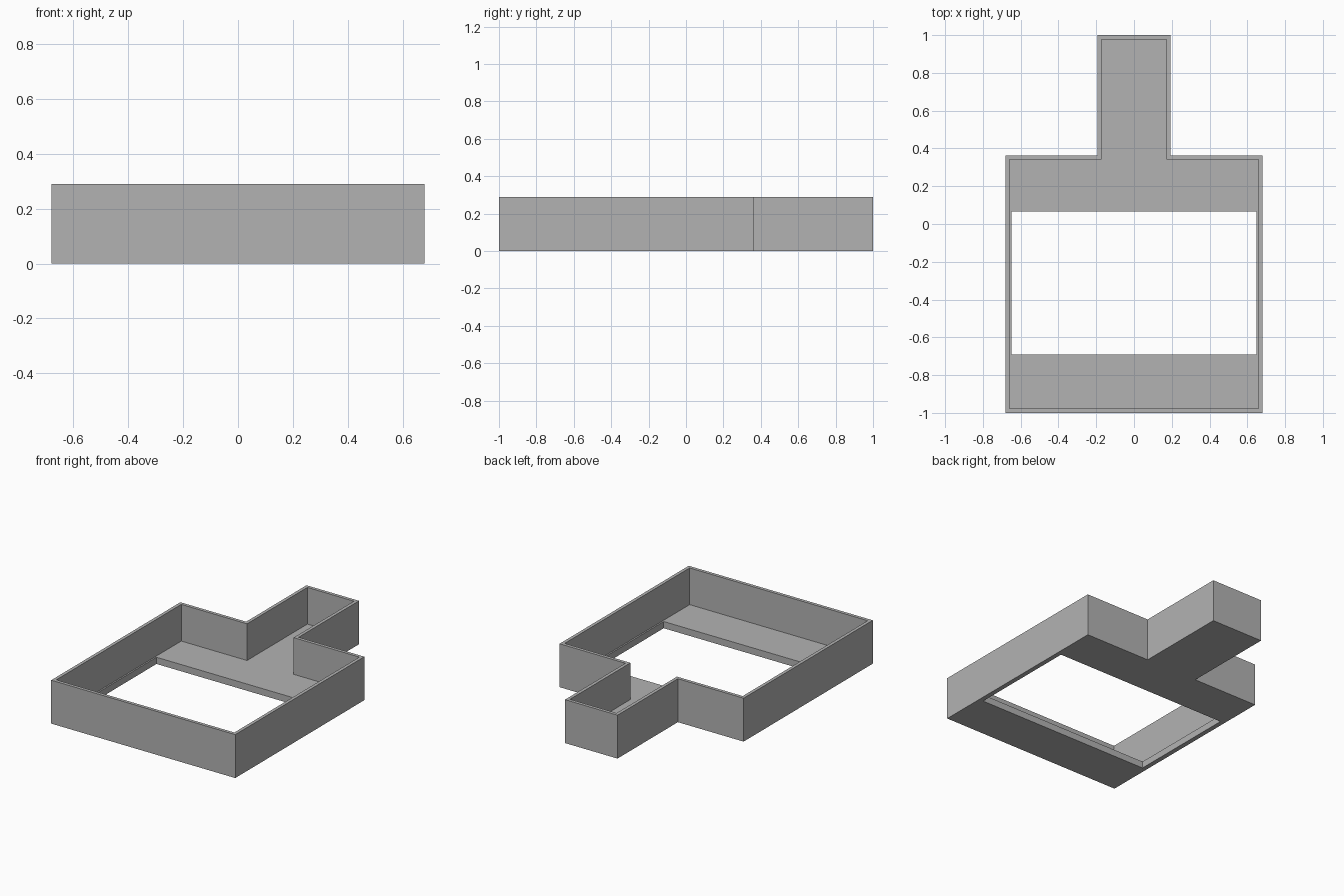
import bpy
import bmesh

if "Cube" in bpy.data.objects:
    bpy.data.objects.remove(bpy.data.objects["Cube"], do_unlink=True)

HEIGHT, WALL, FLOOR = 0.29, 0.022, 0.045
HALF_BODY, HALF_NECK, SHOULDER = 0.68, 0.194, 0.363

grey = bpy.data.materials.new("plain grey")
grey.use_nodes = True
colour = (0.45, 0.45, 0.45, 1)
grey.diffuse_color = colour
grey.node_tree.nodes["Principled BSDF"].inputs["Base Color"].default_value = colour


def prism(name, outline, bottom, top):
    """Extrude a flat outline upwards into a closed solid."""
    bm = bmesh.new()
    base = bm.faces.new([bm.verts.new((x, y, bottom)) for x, y in outline])
    result = bmesh.ops.extrude_face_region(bm, geom=[base], use_keep_orig=True)
    raised = [g for g in result["geom"] if isinstance(g, bmesh.types.BMVert)]
    bmesh.ops.translate(bm, verts=raised, vec=(0, 0, top - bottom))
    bmesh.ops.recalc_face_normals(bm, faces=bm.faces)
    mesh = bpy.data.meshes.new(name)
    bm.to_mesh(mesh)
    bm.free()
    mesh.materials.append(grey)
    obj = bpy.data.objects.new(name, mesh)
    bpy.context.collection.objects.link(obj)
    return obj


def mirrored(half):
    """Complete a right-hand outline with its mirror image."""
    return half + [(-x, y) for x, y in reversed(half)]


def tray_outline(inset):
    """Wide body with a narrow neck at the back, shrunk by the inset."""
    body, neck = HALF_BODY - inset, HALF_NECK - inset
    return mirrored([(body, inset - 1), (body, SHOULDER - inset),
                     (neck, SHOULDER - inset), (neck, 1 - inset)])


# Solid tray block, hollowed out and pierced by the floor opening
tray = prism("tray", tray_outline(0), 0, HEIGHT)
cutters = [
    prism("hollow_cutter", tray_outline(WALL), FLOOR, HEIGHT + 0.1),
    prism("opening_cutter", mirrored([(0.648, -0.69), (0.648, 0.065)]), -0.1, FLOOR + 0.1),
]
bpy.context.view_layer.objects.active = tray
for cutter in cutters:
    cutter.hide_render = True
    cut = tray.modifiers.new(cutter.name, "BOOLEAN")
    cut.operation = "DIFFERENCE"
    cut.solver = "EXACT"
    cut.object = cutter
    bpy.ops.object.modifier_apply(modifier=cut.name)
    bpy.data.objects.remove(cutter, do_unlink=True)
